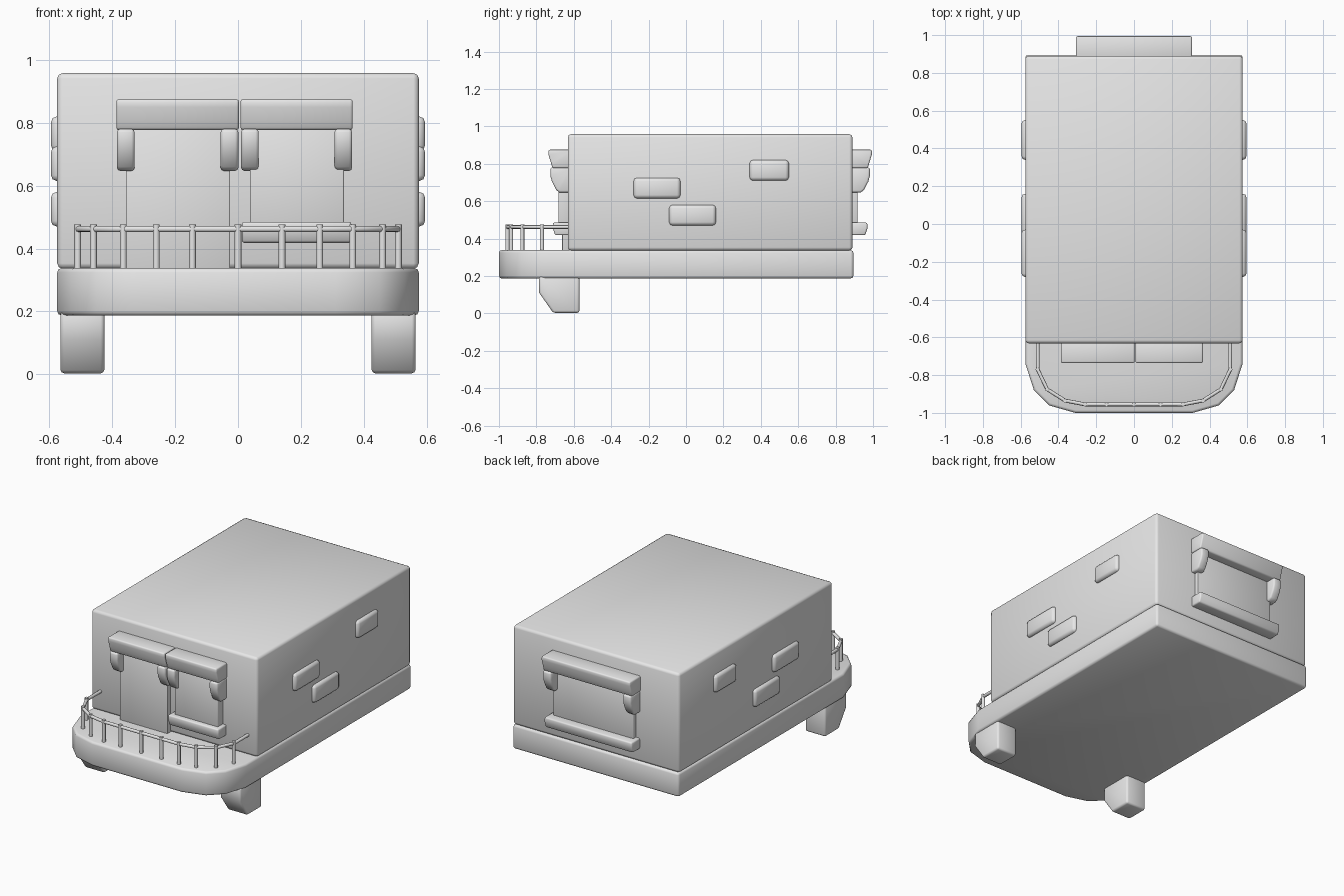
import bpy, bmesh
from math import radians
from mathutils import Vector

if "Cube" in bpy.data.objects:
    bpy.data.objects.remove(bpy.data.objects["Cube"])

grey = bpy.data.materials.new("plain_grey")
grey.use_nodes = True
grey.diffuse_color = (0.8, 0.8, 0.8, 1)
grey.node_tree.nodes["Principled BSDF"].inputs["Base Color"].default_value = (0.8, 0.8, 0.8, 1)


def finish(name, bm, bevel=0.0):
    """Turn a bmesh into a bevelled, smooth-shaded object."""
    bmesh.ops.recalc_face_normals(bm, faces=bm.faces)
    mesh = bpy.data.meshes.new(name)
    bm.to_mesh(mesh)
    bm.free()
    mesh.materials.append(grey)
    ob = bpy.data.objects.new(name, mesh)
    bpy.context.collection.objects.link(ob)
    bpy.ops.object.select_all(action="DESELECT")
    ob.select_set(True)
    bpy.context.view_layer.objects.active = ob
    if bevel:
        mod = ob.modifiers.new("soft_edges", "BEVEL")
        mod.width = bevel
        mod.segments = 2
        mod.limit_method = "ANGLE"
        mod.angle_limit = radians(40)
        bpy.ops.object.modifier_apply(modifier=mod.name)
    bpy.ops.object.shade_smooth_by_angle(angle=radians(50))
    return ob


def prism(name, profile, axis, lo, hi, bevel):
    """Extrude an outline along x (outline in y, z) or along z (outline in x, y)."""
    bm = bmesh.new()
    place = (lambda a, b: (lo, a, b)) if axis == "x" else (lambda a, b: (a, b, lo))
    face = bm.faces.new([bm.verts.new(place(a, b)) for a, b in profile])
    out = bmesh.ops.extrude_face_region(bm, geom=[face])
    step = Vector((hi - lo, 0, 0)) if axis == "x" else Vector((0, 0, hi - lo))
    bmesh.ops.translate(bm, vec=step, verts=[v for v in out["geom"] if isinstance(v, bmesh.types.BMVert)])
    return finish(name, bm, bevel)


def box(name, xs, ys, zs, bevel):
    x0, x1 = sorted(xs)
    return prism(name, [(ys[0], zs[0]), (ys[1], zs[0]), (ys[1], zs[1]), (ys[0], zs[1])], "x", x0, x1, bevel)


def tube(name, points, radius):
    """Sweep a round section along a polyline."""
    curve = bpy.data.curves.new(name + "_path", "CURVE")
    curve.dimensions = "3D"
    curve.bevel_depth = radius
    curve.bevel_resolution = 2
    curve.use_fill_caps = True
    line = curve.splines.new("POLY")
    line.points.add(len(points) - 1)
    for p, co in zip(line.points, points):
        p.co = (*co, 1)
    temp = bpy.data.objects.new(name + "_path", curve)
    bpy.context.collection.objects.link(temp)
    mesh = bpy.data.meshes.new_from_object(temp.evaluated_get(bpy.context.evaluated_depsgraph_get()))
    bm = bmesh.new()
    bm.from_mesh(mesh)
    bpy.data.objects.remove(temp)
    bpy.data.meshes.remove(mesh)
    return finish(name, bm)


# Balcony base with rounded front, and the main block
half = [(0.575, 0.895), (0.575, -0.74), (0.53, -0.88), (0.45, -0.96), (0.31, -1.0)]
outline = half + [(-x, y) for x, y in reversed(half)]
prism("base_slab", outline, "z", 0.187, 0.338, 0.014)
box("house_block", (-0.575, 0.575), (-0.632, 0.89), (0.336, 0.958), 0.017)

# Feet, side bricks
foot = [(-0.57, 0.2), (-0.57, 0.003), (-0.71, 0.003), (-0.785, 0.11), (-0.785, 0.2)]
bricks = [(0.34, 0.55, 0.71, 0.82), (-0.28, -0.03, 0.615, 0.725), (-0.09, 0.16, 0.47, 0.58)]
for side, s in (("left", 1), ("right", -1)):
    prism("foot_" + side, foot, "x", *sorted((s * 0.425, s * 0.565)), 0.012)
    for i, (y0, y1, z0, z1) in enumerate(bricks):
        box(f"brick_{side}_{i + 1}", (s * 0.55, s * 0.595), (y0, y1), (z0, z1), 0.018)


# Cornice on two brackets, with a panel and an optional sill; profiles are (depth, height)
CORNICE = [(-0.02, 0.777), (0.082, 0.777), (0.09, 0.805), (0.104, 0.85), (0.104, 0.875), (-0.02, 0.875)]
BRACKET = [(-0.02, 0.647), (0.045, 0.647), (0.062, 0.66), (0.085, 0.705), (0.093, 0.735), (0.093, 0.78), (-0.02, 0.78)]
SILL = [(-0.02, 0.418), (0.068, 0.418), (0.08, 0.455), (0.08, 0.485), (-0.02, 0.485)]


def opening(name, x0, x1, wall, out, depth, bottom, sill):
    def on_wall(profile):
        return [(wall + out * d, z) for d, z in profile]
    prism(name + "_cornice", on_wall(CORNICE), "x", x0, x1, 0.008)
    for side, a in (("a", x0 + 0.002), ("b", x1 - 0.058)):
        prism(f"{name}_bracket_{side}", on_wall(BRACKET), "x", a, a + 0.056, 0.01)
    panel = [(-0.02, bottom), (depth, bottom), (depth, 0.79), (-0.02, 0.79)]
    prism(name + "_panel", on_wall(panel), "x", x0 + 0.03, x1 - 0.028, 0.004)
    if sill:
        prism(name + "_sill", on_wall(SILL), "x", x0 + 0.004, x1 - 0.004, 0.008)


opening("door", -0.387, 0.003, -0.632, -1, 0.03, 0.33, False)
opening("front_window", 0.008, 0.365, -0.632, -1, 0.05, 0.46, True)
opening("back_window", -0.307, 0.307, 0.89, 1, 0.027, 0.46, True)

# Balcony railing
bend = [(0.51, -0.77), (0.46, -0.875), (0.365, -0.935), (0.26, -0.955)]
rail = [(0.51, -0.62)] + bend
rail += [(-x, y) for x, y in reversed(rail)]
tube("railing", [(x, y, 0.462) for x, y in rail], 0.01)
posts = bend + [(-x, y) for x, y in bend] + [(x, -0.955) for x in (-0.145, 0, 0.14)]
for i, (x, y) in enumerate(posts):
    tube(f"railing_post_{i + 1}", [(x, y, 0.33), (x, y, 0.476)], 0.011)
